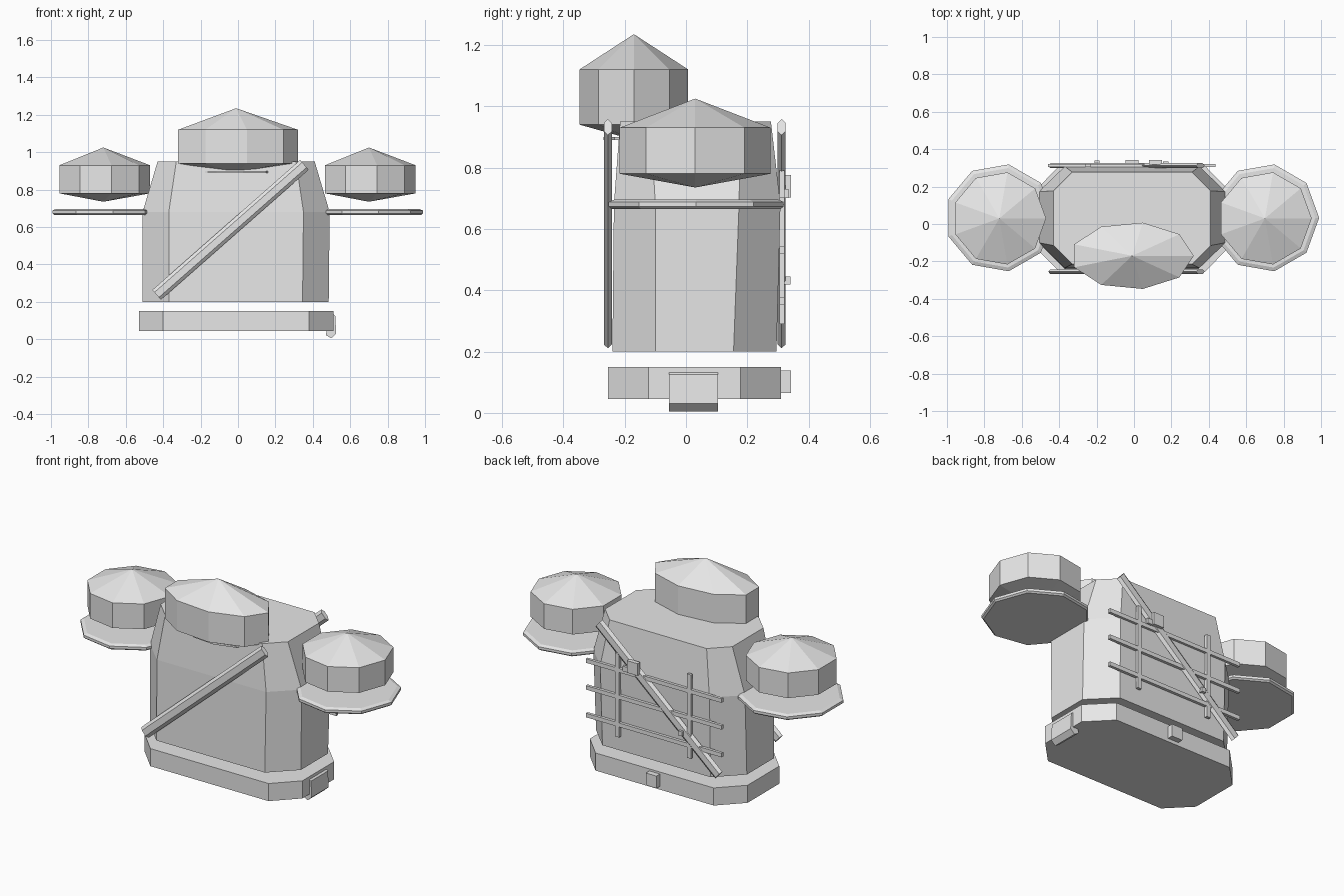
import bpy, bmesh, math
from mathutils import Matrix, Vector

if "Cube" in bpy.data.objects:
    bpy.data.objects.remove(bpy.data.objects["Cube"], do_unlink=True)

grey = bpy.data.materials.new("light grey")
grey.use_nodes = True
COLOUR = (0.8, 0.8, 0.8, 1)
grey.diffuse_color = COLOUR
grey.node_tree.nodes["Principled BSDF"].inputs["Base Color"].default_value = COLOUR


def loft(name, rings, matrix=None):
    """Flat-faced solid through rings of points; a one-point ring is a tip."""
    bm = bmesh.new()
    loops = [[bm.verts.new(p) for p in ring] for ring in rings]
    for low, high in zip(loops, loops[1:]):
        n = max(len(low), len(high))
        for i in range(n):
            j = (i + 1) % n
            if len(low) == 1:
                bm.faces.new((low[0], high[j], high[i]))
            elif len(high) == 1:
                bm.faces.new((low[i], low[j], high[0]))
            else:
                bm.faces.new((low[i], low[j], high[j], high[i]))
    for cap in (loops[0], loops[-1]):
        if len(cap) > 2:
            bm.faces.new(cap)
    bmesh.ops.recalc_face_normals(bm, faces=bm.faces)
    mesh = bpy.data.meshes.new(name)
    bm.to_mesh(mesh)
    bm.free()
    mesh.materials.append(grey)
    obj = bpy.data.objects.new(name, mesh)
    bpy.context.collection.objects.link(obj)
    if matrix:
        obj.matrix_world = matrix
    return obj


def chamfered(x0, x1, y0, y1, cx, cy, z):
    """Rectangle with its corners cut by cx, cy."""
    return [(x0 + cx, y0, z), (x1 - cx, y0, z), (x1, y0 + cy, z), (x1, y1 - cy, z),
            (x1 - cx, y1, z), (x0 + cx, y1, z), (x0, y1 - cy, z), (x0, y0 + cy, z)]


def nonagon(rx, ry, z, sides=9):
    if rx == 0:
        return [(0, 0, z)]
    angles = [math.tau * i / sides for i in range(sides)]
    return [(rx * math.cos(a), ry * math.sin(a), z) for a in angles]


def turned(name, centre, profile, squash=1):
    rings = [nonagon(r, r * squash, z) for r, z in profile]
    return loft(name, rings, Matrix.Translation(centre))


def box(name, x0, x1, y0, y1, z0, z1):
    return loft(name, [[(x0, y0, z), (x1, y0, z), (x1, y1, z), (x0, y1, z)] for z in (z0, z1)])


# Torso and belt
loft("torso", [
    chamfered(-0.51, 0.485, -0.24, 0.295, 0.14, 0.14, 0.2),
    chamfered(-0.51, 0.49, -0.235, 0.308, 0.14, 0.135, 0.68),
    chamfered(-0.43, 0.41, -0.215, 0.277, 0.1, 0.1, 0.95)])
loft("belt", [chamfered(-0.53, 0.51, -0.255, 0.31, 0.13, 0.133, z) for z in (0.045, 0.15)])

# Helmet with a thin collar under it
turned("helmet", (-0.01, -0.17, 0),
       [(0, 0.89), (0.33, 0.94), (0.33, 1.12), (0, 1.235)], 0.545)
turned("collar", (-0.01, -0.165, 0), [(0.21, 0.89), (0.21, 0.9)], 0.5)

# Shoulder caps above their plates
for side, x in (("right", -0.72), ("left", 0.70)):
    turned(side + "_shoulder_cap", (x, 0.03, 0),
           [(0, 0.735), (0.25, 0.78), (0.25, 0.93), (0, 1.025)])
    turned(side + "_shoulder_plate", (x, 0.033, 0),
           [(0.28, 0.665), (0.29, 0.673), (0.29, 0.688), (0.27, 0.696)])

# Diagonal straps with bevelled edges
start, end = Vector((-0.435, 0, 0.237)), Vector((0.355, 0, 0.932))
along = (end - start).normalized()
across = Vector((-along.z, 0, along.x))
for name, y in (("front_strap", -0.255), ("back_strap", 0.312)):
    section = [across * w + Vector((0, y + t, 0)) for w, t in
               ((-0.035, 0), (-0.018, -0.013), (0.018, -0.013),
                (0.035, 0), (0.018, 0.013), (-0.018, 0.013))]
    loft(name, [[p + s for s in section] for p in (start, end)])

# Back rack
for i, z in enumerate((0.365, 0.53, 0.69)):
    box(f"rack_rail_{i + 1}", -0.46, 0.435, 0.305, 0.322, z - 0.012, z + 0.012)
for i, x in enumerate((-0.245, 0.23)):
    box(f"rack_post_{i + 1}", x - 0.013, x + 0.013, 0.305, 0.322, 0.29, 0.79)

# Small fittings on the back
box("strap_buckle", 0.08, 0.15, 0.318, 0.343, 0.703, 0.775)
box("buckle_pin", 0.155, 0.185, 0.318, 0.335, 0.7, 0.73)
box("strap_stud", -0.212, -0.185, 0.318, 0.34, 0.418, 0.445)
box("belt_pouch", -0.045, 0.025, 0.308, 0.343, 0.065, 0.138)

# Hip pouch with a turned-in lower edge
hip = [(0.5, 0.14), (0.52, 0.125), (0.525, 0.03), (0.498, 0.005), (0.47, 0.022), (0.475, 0.05)]
loft("hip_pouch", [[(x, y, z) for x, z in hip] for y in (-0.055, 0.105)])
